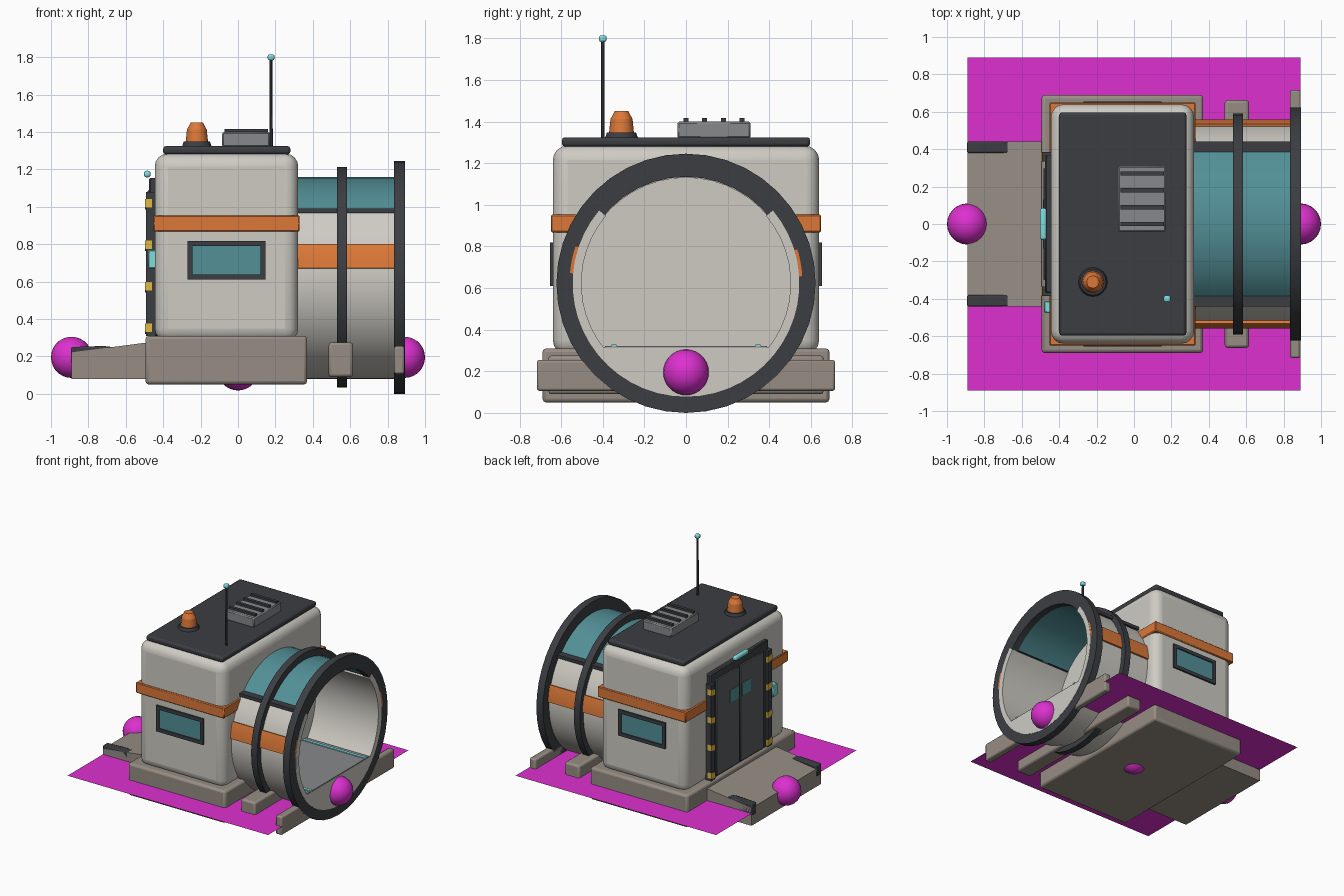
import bpy, bmesh
from math import sin, cos, radians, pi
from mathutils import Matrix

if "Cube" in bpy.data.objects:
    bpy.data.objects.remove(bpy.data.objects["Cube"])

CZ = 0.623  # height of the tunnel axis


def material(name, r, g, b):
    m = bpy.data.materials.new(name)
    m.diffuse_color = (r, g, b, 1)
    m.use_nodes = True
    m.node_tree.nodes["Principled BSDF"].inputs["Base Color"].default_value = m.diffuse_color
    return m


WHITE = material("shell_white", .62, .60, .55)
STONE = material("base_taupe", .31, .27, .23)
DARK = material("trim_dark", .045, .048, .055)
STEEL = material("steel", .24, .25, .26)
DOOR = material("door_grey", .11, .115, .125)
ORANGE = material("orange", .72, .19, .04)
TEAL = material("glass_teal", .085, .28, .31)
CYAN = material("light_cyan", .22, .72, .74)
YELLOW = material("hazard_yellow", .75, .5, .05)
MAGENTA = material("marker_magenta", .72, .03, .62)


def finish(name, bm, mat, bevel=0, segs=2, smooth=True):
    bmesh.ops.recalc_face_normals(bm, faces=bm.faces)
    me = bpy.data.meshes.new(name)
    bm.to_mesh(me)
    bm.free()
    ob = bpy.data.objects.new(name, me)
    bpy.context.collection.objects.link(ob)
    me.materials.append(mat)
    if bevel:
        mod = ob.modifiers.new("bevel", 'BEVEL')
        mod.width, mod.segments = bevel, segs
    if smooth:
        bpy.ops.object.select_all(action='DESELECT')
        ob.select_set(True)
        bpy.context.view_layer.objects.active = ob
        bpy.ops.object.shade_smooth_by_angle(angle=radians(35))
    return ob


def box(name, mat, x, y, z, bevel=0, segs=2):
    """Box from (min, max) pairs."""
    bm = bmesh.new()
    bmesh.ops.create_cube(bm, size=1)
    for v in bm.verts:
        v.co = [(p[0] + p[1]) / 2 + c * (p[1] - p[0]) for p, c in zip((x, y, z), v.co)]
    return finish(name, bm, mat, bevel, segs)


def prism(name, mat, pts, lo, hi, axis, bevel=0):
    """Extrude a closed profile: yz points along x, or xz points along y."""
    bm = bmesh.new()
    place = (lambda p, d: (d, *p)) if axis == 'x' else (lambda p, d: (p[0], d, p[1]))
    a = [bm.verts.new(place(p, lo)) for p in pts]
    b = [bm.verts.new(place(p, hi)) for p in pts]
    bm.faces.new(a)
    bm.faces.new(b)
    for i in range(len(pts)):
        j = (i + 1) % len(pts)
        bm.faces.new((a[i], a[j], b[j], b[i]))
    return finish(name, bm, mat, bevel)


def arc(r, a0, a1, n):
    return [(r * cos(radians(a0 + (a1 - a0) * i / n)),
             CZ + r * sin(radians(a0 + (a1 - a0) * i / n))) for i in range(n + 1)]


def arc_shell(name, mat, r0, r1, a0, a1, n, x0, x1):
    """Thick part of a tube around the tunnel axis; a full turn closes up."""
    full = a1 - a0 == 360
    bm = bmesh.new()
    rows = []
    for py, po in zip(arc(r0, a0, a1, n), arc(r1, a0, a1, n)):
        rows.append([bm.verts.new(c) for c in
                     ((x0, *py), (x1, *py), (x1, *po), (x0, *po))])
    if full:
        for v in rows.pop():
            bm.verts.remove(v)
        rows.append(rows[0])
    else:
        bm.faces.new(rows[0])
        bm.faces.new(rows[-1])
    for p, q in zip(rows, rows[1:]):
        for k in range(4):
            m = (k + 1) % 4
            bm.faces.new((p[k], p[m], q[m], q[k]))
    return finish(name, bm, mat)


def cone(name, mat, r1, r2, x, y, z0, z1, segs=16, bevel=0):
    bm = bmesh.new()
    bmesh.ops.create_cone(bm, cap_ends=True, segments=segs, radius1=r1, radius2=r2, depth=z1 - z0,
                          matrix=Matrix.Translation((x, y, (z0 + z1) / 2)))
    return finish(name, bm, mat, bevel)


def ball(name, mat, r, loc, u=24, v=14):
    bm = bmesh.new()
    bmesh.ops.create_uvsphere(bm, u_segments=u, v_segments=v, radius=r, matrix=Matrix.Translation(loc))
    return finish(name, bm, mat)


# Footprint plane and connection markers
bm = bmesh.new()
bmesh.ops.create_grid(bm, x_segments=1, y_segments=1, size=.89, matrix=Matrix.Translation((0, 0, .178)))
finish("footprint_plane", bm, MAGENTA, smooth=False)
ball("marker_door", MAGENTA, .11, (-.89, 0, .195))
ball("marker_tunnel", MAGENTA, .11, (.89, 0, .195))
ball("marker_centre", MAGENTA, .11, (0, 0, .128))

# Base, cabin body, band and roof
box("base", STONE, (-.495, .37), (-.69, .69), (.05, .31), .018)
box("cabin", WHITE, (-.445, .322), (-.64, .64), (.28, 1.285), .07, 4)
box("cabin_band", ORANGE, (-.453, .33), (-.65, .65), (.868, .953), .006, 1)
box("roof", DARK, (-.40, .28), (-.597, .597), (1.28, 1.325), .015)

# Side windows
for s, side in ((-1, "front"), (1, "back")):
    def ys(a, b):
        return tuple(sorted((s * a, s * b)))
    for k, (x, z) in enumerate((((-.27, .147), (.61, .638)), ((-.27, .147), (.79, .818)),
                                ((-.27, -.243), (.63, .80)), ((.12, .147), (.63, .80)))):
        box(f"{side}_window_frame_{k}", DARK, x, ys(.62, .654), z)
    box(f"{side}_window_glass", TEAL, (-.25, .13), ys(.62, .645), (.63, .80))

# Airlock door on the left face
box("door_frame", DARK, (-.475, -.43), (-.37, .37), (.30, 1.155), .008, 1)
for s, side in ((-1, "right"), (1, "left")):
    def ys(a, b):
        return tuple(sorted((s * a, s * b)))
    box(f"door_panel_{side}", DOOR, (-.483, -.46), ys(.005, .30), (.315, 1.09), .005, 1)
    box(f"door_window_{side}", TEAL, (-.486, -.47), ys(.02, .13), (.84, .94))
    box(f"hazard_strip_{side}", DARK, (-.493, -.44), ys(.335, .385), (.31, 1.08))
    for k in range(4):
        z = .325 + .222 * k
        prism(f"hazard_mark_{side}_{k}", YELLOW,
              [(s * .334, z - .005), (s * .386, z + .005), (s * .386, z + .05), (s * .334, z + .04)],
              -.496, -.46, 'x')
box("door_light", CYAN, (-.503, -.467), (-.085, .085), (1.157, 1.193), .014, 3)
box("door_keypad", CYAN, (-.482, -.43), (-.475, -.412), (.67, .77), .006, 1)

# Ramp with curbs
prism("ramp", STONE, [(-.89, .08), (-.48, .08), (-.48, .275), (-.89, .222)], -.44, .44, 'y')
for s, side in ((-1, "right"), (1, "left")):
    prism(f"ramp_curb_{side}", DARK, [(-.893, .16), (-.67, .20), (-.67, .25), (-.72, .256), (-.893, .25)],
          s * .41 - .03, s * .41 + .03, 'y', .008)

# Tunnel: lower shell, glass roof, inner wall, floor
arc_shell("tunnel_shell", WHITE, .503, .545, 140, 400, 36, .30, .894)
arc_shell("tunnel_glass", TEAL, .513, .535, 41, 139, 14, .30, .86)
prism("tunnel_end_wall", WHITE, arc(.51, 0, 360, 48)[:-1], .325, .337, 'x')
prism("tunnel_underfloor", WHITE, arc(.504, 217.6, 322.4, 16), .33, .894, 'x')
box("tunnel_floor", STEEL, (.33, .892), (-.39, .39), (.305, .322))
for s, side in ((-1, "front"), (1, "back")):
    box(f"floor_light_{side}", CYAN, (.34, .893), (s * .345 - .012, s * .345 + .012), (.318, .329))
    box(f"glass_rail_{side}", DARK, (.30, .88), (s * .412 - .03, s * .412 + .03), (.967, .992))
    a = 11 if s > 0 else 169
    arc_shell(f"tunnel_band_{side}", ORANGE, .535, .56, a - 7.5, a + 6, 5, .30, .893)

# Tunnel rings and cradles
arc_shell("middle_ring", DARK, .52, .59, 0, 360, 40, .529, .583)
arc_shell("end_ring", DARK, .512, .623, 0, 360, 40, .834, .892)
box("middle_cradle", STONE, (.485, .615), (-.662, .662), (.09, .275), .015)
box("end_cradle", STONE, (.834, .89), (-.717, .717), (.106, .255), .012)

# Roof equipment
cone("beacon_base", DARK, .08, .07, -.22, -.31, 1.32, 1.348)
cone("beacon_lamp", ORANGE, .06, .053, -.22, -.31, 1.345, 1.412, 12)
cone("beacon_cap", ORANGE, .053, .033, -.22, -.31, 1.412, 1.45, 12)
box("vent", STEEL, (-.085, .17), (-.042, .31), (1.32, 1.40), .008, 1)
for k in range(4):
    y = .09 * k
    box(f"vent_slat_{k}", DARK, (-.073, .16), (y - .012, y + .012), (1.39, 1.417))
cone("antenna", DARK, .009, .008, .177, -.40, 1.32, 1.79, 8)
box("antenna_tip", CYAN, (.159, .195), (-.418, -.382), (1.783, 1.815), .01)
